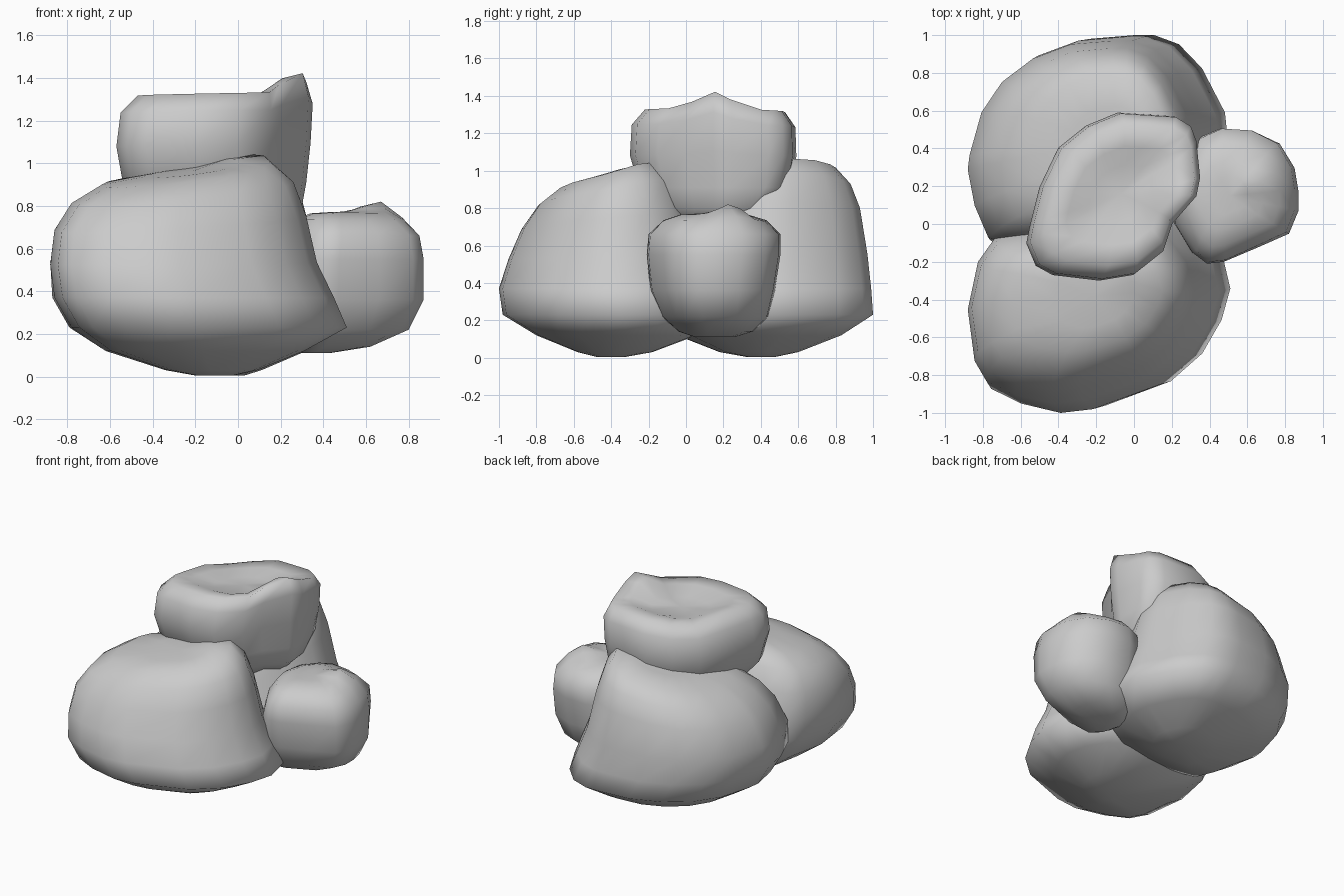
import bpy, bmesh, math


def rock(name, outline, levels, slope=(0, 0), slope_z=(0.5, 1.0), bumps=()):
    """Stack one outline, refitted to (z, xmin, xmax, ymin, ymax) at each level."""
    xs, ys = [p[0] for p in outline], [p[1] for p in outline]
    x0, x1, y0, y1 = min(xs), max(xs), min(ys), max(ys)
    mx, my = (x0 + x1) / 2, (y0 + y1) / 2

    def place(x, y, z):
        w = max(0, min(1, (z - slope_z[0]) / (slope_z[1] - slope_z[0])))
        z += w * (slope[0] * (x - mx) + slope[1] * (y - my))
        for bx, by, height, radius in bumps:
            z += w * height * math.exp(-((x - bx) ** 2 + (y - by) ** 2) / radius ** 2)
        return x, y, z

    bm = bmesh.new()
    rings = []
    for z, a, b, c, d in levels:
        rings.append([bm.verts.new(place(a + (b - a) * (x - x0) / (x1 - x0),
                                         c + (d - c) * (y - y0) / (y1 - y0), z))
                      for x, y in outline])
    n = len(outline)
    for lo, hi in zip(rings, rings[1:]):
        for i in range(n):
            j = (i + 1) % n
            bm.faces.new((lo[i], lo[j], hi[j], hi[i]))
    for ring, level in ((rings[0], levels[0]), (rings[-1], levels[-1])):
        z, a, b, c, d = level
        tip = bm.verts.new(place((a + b) / 2, (c + d) / 2, z))
        for i in range(n):
            bm.faces.new((ring[i], ring[(i + 1) % n], tip))
    bmesh.ops.recalc_face_normals(bm, faces=bm.faces)
    mesh = bpy.data.meshes.new(name)
    bm.to_mesh(mesh)
    bm.free()
    mesh.polygons.foreach_set("use_smooth", [True] * len(mesh.polygons))
    obj = bpy.data.objects.new(name, mesh)
    bpy.context.collection.objects.link(obj)
    return obj


# Large boulder at the front
rock("front_boulder",
     [(0.51, -0.35), (0.46, -0.15), (0.34, 0.02), (0.15, 0.12), (-0.1, 0.14), (-0.35, 0.08),
      (-0.57, 0.02), (-0.72, -0.03), (-0.82, -0.17), (-0.88, -0.45), (-0.84, -0.75),
      (-0.77, -0.87), (-0.6, -0.95), (-0.38, -1.0), (-0.2, -0.98), (0.17, -0.85),
      (0.35, -0.7), (0.46, -0.52)],
     [(0.005, -0.2, -0.02, -0.48, -0.32), (0.03, -0.34, 0.09, -0.58, -0.18),
      (0.12, -0.62, 0.31, -0.80, 0.06), (0.23, -0.78, 0.51, -0.98, 0.14),
      (0.37, -0.86, 0.45, -1.0, 0.12), (0.53, -0.88, 0.37, -0.95, 0.08),
      (0.72, -0.86, 0.32, -0.88, 0.03), (0.86, -0.78, 0.26, -0.79, -0.04),
      (0.94, -0.64, 0.15, -0.68, -0.11), (0.96, -0.42, 0.0, -0.55, -0.22)],
     slope=(0.11, 0.11), bumps=[(0.1, -0.18, 0.065, 0.2)])

# Large boulder at the back
rock("back_boulder",
     [(0.5, 0.4), (0.48, 0.58), (0.35, 0.82), (0.22, 0.95), (0.08, 1.0), (-0.03, 1.0),
      (-0.28, 0.98), (-0.5, 0.9), (-0.68, 0.77), (-0.8, 0.6), (-0.87, 0.36), (-0.88, 0.28),
      (-0.84, 0.08), (-0.76, -0.1), (-0.5, -0.15), (-0.15, -0.14), (0.2, -0.05), (0.4, 0.15)],
     [(0.005, -0.18, 0.03, 0.32, 0.48), (0.03, -0.34, 0.11, 0.18, 0.60),
      (0.12, -0.62, 0.32, -0.05, 0.83), (0.23, -0.79, 0.5, -0.12, 1.0),
      (0.37, -0.87, 0.45, -0.14, 0.99), (0.55, -0.88, 0.37, -0.12, 0.97),
      (0.78, -0.80, 0.30, -0.06, 0.93), (0.90, -0.70, 0.25, 0.0, 0.88),
      (0.98, -0.55, 0.18, 0.1, 0.8), (0.99, -0.35, 0.05, 0.25, 0.62)],
     slope=(0.17, 0.02), bumps=[(0.12, 0.6, 0.03, 0.2)])

# Dished stone resting on top
rock("top_stone",
     [(0.35, 0.25), (0.33, 0.45), (0.3, 0.53), (0.22, 0.58), (0.07, 0.59), (-0.08, 0.6),
      (-0.25, 0.53), (-0.4, 0.41), (-0.5, 0.2), (-0.55, 0.0), (-0.57, -0.1), (-0.52, -0.22),
      (-0.43, -0.27), (-0.18, -0.3), (0.0, -0.27), (0.15, -0.15), (0.2, 0.0), (0.33, 0.15)],
     [(0.7, -0.3, 0.2, 0.0, 0.35), (0.8, -0.45, 0.30, -0.15, 0.44),
      (0.91, -0.54, 0.32, -0.25, 0.56), (1.08, -0.57, 0.34, -0.3, 0.59),
      (1.24, -0.55, 0.35, -0.29, 0.585), (1.32, -0.47, 0.32, -0.22, 0.53),
      (1.31, -0.36, 0.22, -0.11, 0.41), (1.27, -0.24, 0.1, 0.01, 0.31)],
     slope=(0.02, -0.02), slope_z=(1.0, 1.3),
     bumps=[(0.27, 0.14, 0.1, 0.14), (-0.3, 0.42, -0.04, 0.15)])

# Small stone leaning on the right
rock("side_stone",
     [(0.87, 0.07), (0.87, 0.18), (0.85, 0.3), (0.77, 0.43), (0.62, 0.5), (0.45, 0.51),
      (0.33, 0.46), (0.22, 0.33), (0.18, 0.15), (0.21, 0.0), (0.3, -0.15), (0.38, -0.21),
      (0.47, -0.2), (0.66, -0.12), (0.82, -0.05)],
     [(0.11, 0.3, 0.43, 0.05, 0.26), (0.14, 0.25, 0.62, -0.04, 0.36),
      (0.22, 0.2, 0.8, -0.13, 0.44), (0.36, 0.18, 0.87, -0.19, 0.475),
      (0.55, 0.19, 0.87, -0.21, 0.505), (0.66, 0.22, 0.85, -0.2, 0.505),
      (0.735, 0.27, 0.77, -0.12, 0.43), (0.765, 0.34, 0.68, -0.03, 0.33),
      (0.77, 0.42, 0.6, 0.05, 0.25)],
     slope_z=(0.6, 0.75), bumps=[(0.66, 0.25, 0.06, 0.1), (0.62, 0.35, -0.03, 0.07)])
